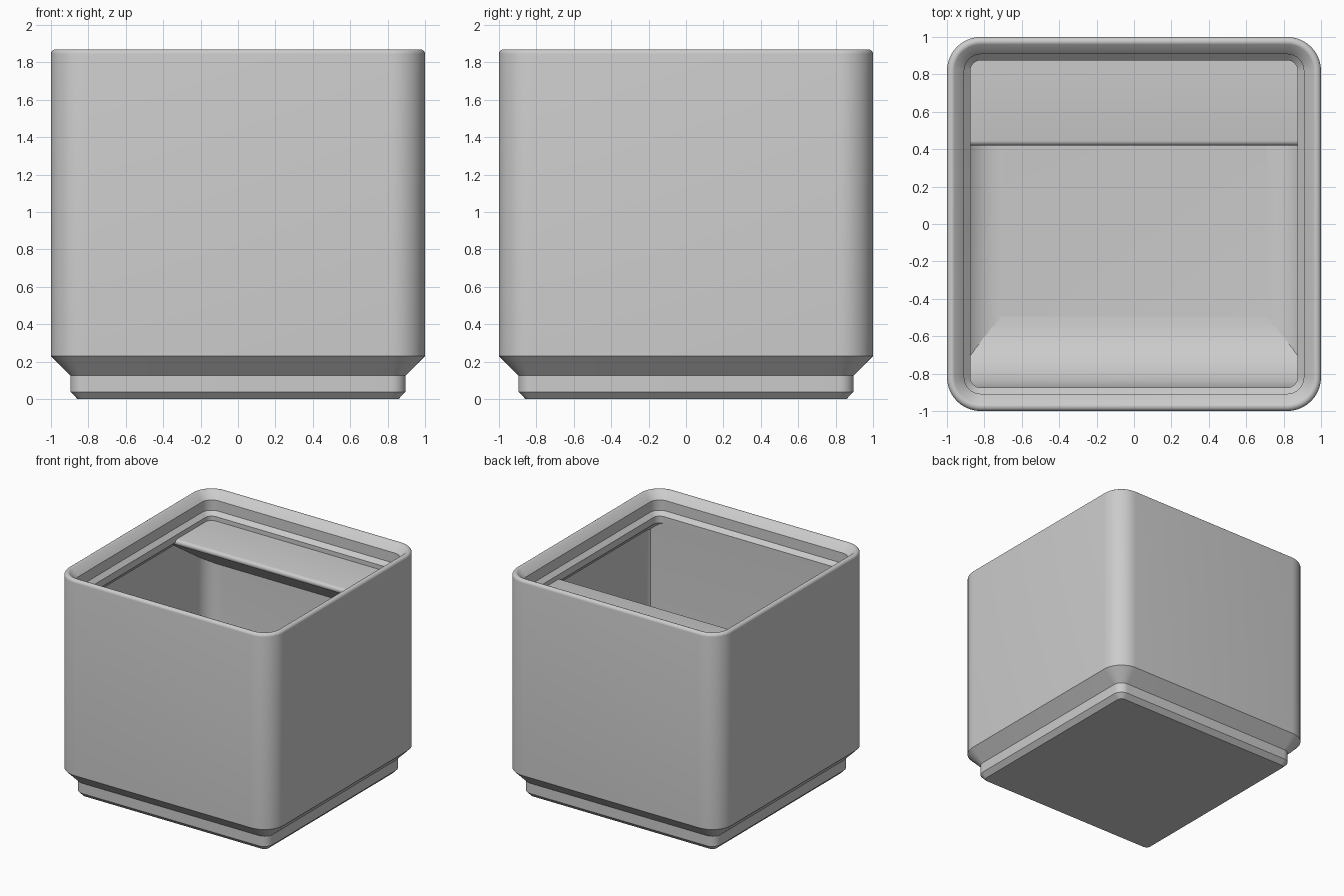
import bpy, bmesh, math

if "Cube" in bpy.data.objects:
    bpy.data.objects.remove(bpy.data.objects["Cube"])

grey = bpy.data.materials.new("light_grey")
grey.diffuse_color = (0.6, 0.6, 0.6, 1)
grey.use_nodes = True
grey.node_tree.nodes["Principled BSDF"].inputs["Base Color"].default_value = grey.diffuse_color
SEG = 10  # segments per quarter round


def finish(name, bm):
    bmesh.ops.recalc_face_normals(bm, faces=bm.faces[:])
    me = bpy.data.meshes.new(name)
    bm.to_mesh(me)
    bm.free()
    ob = bpy.data.objects.new(name, me)
    bpy.context.collection.objects.link(ob)
    me.materials.append(grey)
    return ob


def smooth(ob):
    bpy.ops.object.select_all(action='DESELECT')
    ob.select_set(True)
    bpy.context.view_layer.objects.active = ob
    bpy.ops.object.shade_smooth_by_angle(angle=math.radians(28))


def loft(name, rings):
    """Skin rounded squares given as (half width, corner radius, z)."""
    bm = bmesh.new()
    loops = []
    for h, r, z in rings:
        loop = []
        for q in range(4):
            cx = (h - r) * (1 if q in (0, 3) else -1)
            cy = (h - r) * (1 if q < 2 else -1)
            for i in range(SEG + 1):
                a = math.pi / 2 * (q + i / SEG)
                loop.append(bm.verts.new((cx + r * math.cos(a), cy + r * math.sin(a), z)))
        loops.append(loop)
    n = len(loops[0])
    for a, b in zip(loops, loops[1:]):
        for i in range(n):
            bm.faces.new((a[i], a[(i + 1) % n], b[(i + 1) % n], b[i]))
    bm.faces.new(loops[0])
    bm.faces.new(loops[-1])
    return finish(name, bm)


def extrude_x(name, profile, half):
    """Prism along x from a (y, z) outline."""
    bm = bmesh.new()
    face = bm.faces.new([bm.verts.new((-half, y, z)) for y, z in profile])
    ext = bmesh.ops.extrude_face_region(bm, geom=[face])["geom"]
    bmesh.ops.translate(bm, vec=(2 * half, 0, 0),
                        verts=[v for v in ext if isinstance(v, bmesh.types.BMVert)])
    return finish(name, bm)


def arc(cy, cz, r, a0, a1, n):
    return [(cy + r * math.cos(math.radians(a0 + (a1 - a0) * i / n)),
             cz + r * math.sin(math.radians(a0 + (a1 - a0) * i / n))) for i in range(n + 1)]


TOP, FLOOR, WALL = 1.87, 0.29, 0.954

# Bin shell: stepped foot, outer wall, stacking lip, cavity wall and filleted floor
rings = [(0.858, 0.039, 0), (0.896, 0.077, 0.039), (0.896, 0.077, 0.125), (1, 0.181, 0.23)]
rings += [(h, h - 0.819, z) for h, z in arc(0.975, TOP - 0.025, 0.025, 0, 125, 6)]
rings += [(0.908, 0.089, 1.807), (0.908, 0.089, 1.72), (0.875, 0.056, 1.687),
          (0.875, 0.056, 1.629), (WALL, 0.135, 1.55)]
R = 0.24
rings += [(h, max(0.03, h - 0.819), z) for h, z in arc(WALL - R, FLOOR + R, R, 0, -90, 8)]
bin_shell = loft("bin_shell", rings)

# Curved scoop filling the front of the cavity
S = 0.38
scoop = extrude_x("front_scoop", [(-0.98, 1.64), (-0.875, 1.64)]
                  + arc(-0.875 + S, FLOOR + S, S, 180, 270, 12)
                  + [(-0.875 + S, FLOOR - 0.02), (-0.98, FLOOR - 0.02)], 0.98)

# Label shelf with a rounded front edge and sloping underside
shelf = extrude_x("label_shelf", [(0.98, 1.23), (0.98, 1.65)]
                  + arc(0.445, 1.625, 0.025, 90, 235, 6), 0.98)

# Trim the inserts to the middle of the wall so they follow its rounded corners
trim = loft("trim_helper", [(0.977, 0.158, 0.235), (0.977, 0.158, 1.8)])
for ob in (scoop, shelf):
    mod = ob.modifiers.new("trim", 'BOOLEAN')
    mod.operation, mod.solver, mod.object = 'INTERSECT', 'EXACT', trim
    bpy.context.view_layer.objects.active = ob
    bpy.ops.object.modifier_apply(modifier=mod.name)
bpy.data.objects.remove(trim)

for ob in (bin_shell, scoop, shelf):
    smooth(ob)
